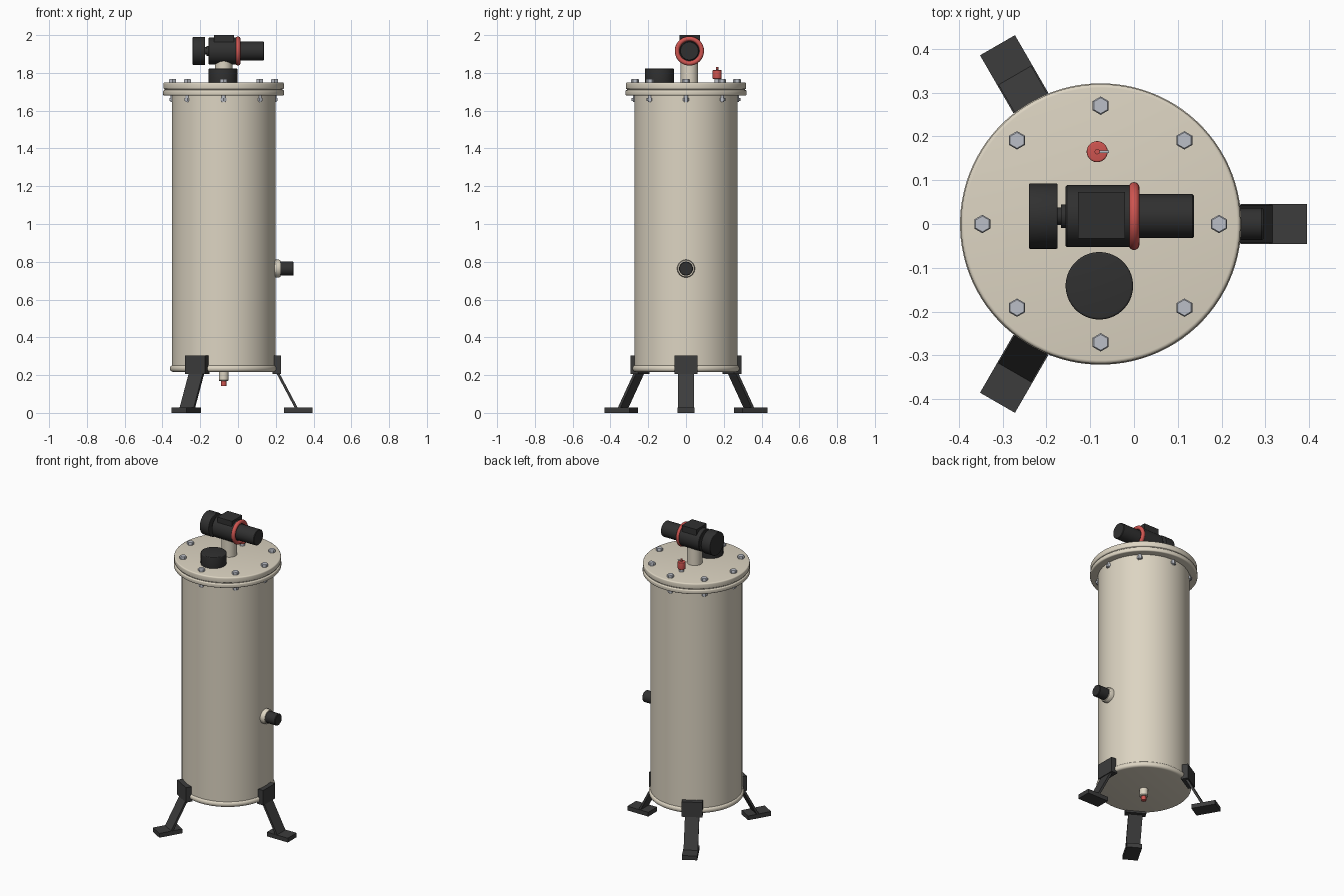
import bpy, bmesh, math
from mathutils import Matrix, Vector

cube = bpy.data.objects.get("Cube")
if cube:
    bpy.data.objects.remove(cube, do_unlink=True)


def material(name, rgb):
    m = bpy.data.materials.new(name)
    m.use_nodes = True
    colour = (*rgb, 1)
    m.diffuse_color = colour
    m.node_tree.nodes["Principled BSDF"].inputs["Base Color"].default_value = colour
    return m


TAN = material("cream_metal", (0.72, 0.66, 0.54))
BLACK = material("black_plastic", (0.03, 0.03, 0.03))
DARK = material("dark_leg_metal", (0.045, 0.045, 0.045))
RED = material("red", (0.62, 0.09, 0.08))
STEEL = material("bolt_steel", (0.50, 0.52, 0.57))

AXIS = Vector((-0.076, 0, 0))          # centre line of the tank
ALONG_X = Matrix.Rotation(math.pi / 2, 4, 'Y')


def finish(name, bm, mat, matrix, smooth=True):
    bmesh.ops.recalc_face_normals(bm, faces=bm.faces)
    bm.transform(matrix)
    mesh = bpy.data.meshes.new(name)
    bm.to_mesh(mesh)
    bm.free()
    mesh.materials.append(mat)
    ob = bpy.data.objects.new(name, mesh)
    bpy.context.collection.objects.link(ob)
    if smooth:
        bpy.ops.object.select_all(action='DESELECT')
        ob.select_set(True)
        bpy.context.view_layer.objects.active = ob
        bpy.ops.object.shade_smooth_by_angle(angle=math.radians(35))
    return ob


def lathe(name, profile, mat, origin=(0, 0, 0), turn=Matrix(), sides=48, smooth=True):
    """Revolve (radius, height) points about local z and cap both ends."""
    bm = bmesh.new()
    rings = []
    for r, h in profile:
        angles = [2 * math.pi * (i + 0.5) / sides for i in range(sides)]
        rings.append([bm.verts.new((r * math.cos(a), r * math.sin(a), h)) for a in angles])
    for low, high in zip(rings, rings[1:]):
        for i in range(sides):
            j = (i + 1) % sides
            bm.faces.new((low[i], low[j], high[j], high[i]))
    bm.faces.new(rings[0][::-1])
    bm.faces.new(rings[-1])
    return finish(name, bm, mat, Matrix.Translation(origin) @ turn, smooth)


def rounded(r, z0, z1, b, steps=4):
    """Disc profile with rounded rims of radius b."""
    arc = [math.pi / 2 * i / steps for i in range(steps + 1)]
    low = [(r - b + b * math.sin(a), z0 + b - b * math.cos(a)) for a in arc]
    high = [(r - b + b * math.cos(a), z1 - b + b * math.sin(a)) for a in arc]
    return low + high


def box(name, size, centre, mat, matrix=Matrix(), bevel=0.0):
    bm = bmesh.new()
    bmesh.ops.create_cube(bm, size=1)
    bmesh.ops.scale(bm, vec=size, verts=bm.verts)
    bmesh.ops.translate(bm, vec=centre, verts=bm.verts)
    if bevel:
        bmesh.ops.bevel(bm, geom=bm.edges[:], offset=bevel, segments=1, affect='EDGES')
    return finish(name, bm, mat, matrix, False)


# Tank shell, bottom rim and two lid flanges
lathe("tank_body", [(0.274, 0.22), (0.274, 1.69)], TAN, AXIS, sides=96)
lathe("bottom_rim", rounded(0.284, 0.217, 0.253, 0.016), TAN, AXIS, sides=96)
lathe("lower_flange", rounded(0.321, 1.68, 1.709, 0.008), TAN, AXIS, sides=96)
lathe("flange_gasket", [(0.312, 1.705), (0.312, 1.72)], TAN, AXIS, sides=96)
lathe("lid", rounded(0.319, 1.713, 1.75, 0.008), TAN, AXIS, sides=96)

# Eight flange bolts with nuts below
for k in range(8):
    a = k * math.pi / 4
    spot = AXIS + Vector((0.27 * math.cos(a), 0.27 * math.sin(a), 0))
    lathe(f"bolt_head_{k}", [(0.021, 1.749), (0.021, 1.764), (0.018, 1.768)], STEEL, spot, sides=6, smooth=False)
    lathe(f"bolt_shank_{k}", [(0.011, 1.645), (0.011, 1.69)], STEEL, spot, sides=16)
    lathe(f"bolt_nut_{k}", [(0.018, 1.65), (0.018, 1.667)], STEEL, spot, sides=6, smooth=False)

# Three legs: bracket, sloping strut and foot plate
for k in range(3):
    turn = Matrix.Translation(AXIS) @ Matrix.Rotation(k * 2 * math.pi / 3, 4, 'Z')
    box(f"leg_bracket_{k}", (0.044, 0.124, 0.098), (0.281, 0, 0.254), DARK, turn)
    top, foot = Vector((0.282, 0, 0.22)), Vector((0.388, 0, 0.02))
    run = foot - top
    slope = Matrix.Translation((top + foot) / 2) @ run.to_track_quat('Z', 'Y').to_matrix().to_4x4()
    # Track rotation keeps the strut's wide side tangent to the tank
    box(f"leg_strut_{k}", (0.014, 0.086, run.length), (0, 0, 0), DARK,
        turn @ Matrix.Translation((top + foot) / 2) @ Matrix.Rotation(math.atan2(run.x, run.z), 4, 'Y'))
    box(f"leg_foot_{k}", (0.152, 0.092, 0.028), (0.395, 0, 0.014), DARK, turn)

# Pump on its riser pipe
PUMP = Vector((0, 0.018, 1.916))
lathe("riser_pipe", [(0.046, 1.74), (0.046, 1.88)], TAN, (AXIS.x, PUMP.y, 0))
lathe("pump_housing", [(0.068, -0.156), (0.071, -0.153), (0.071, 0.0)], BLACK, PUMP, ALONG_X)
lathe("pump_motor", [(0.05, -0.01), (0.05, 0.134), (0.047, 0.137)], BLACK, PUMP, ALONG_X)
lathe("pump_neck", [(0.02, -0.18), (0.02, -0.167), (0.027, -0.167), (0.027, -0.15)], BLACK, PUMP, ALONG_X)
lathe("pump_knob", rounded(0.075, -0.24, -0.174, 0.004), BLACK, PUMP, ALONG_X)
box("pump_terminal_box", (0.107, 0.107, 0.08), (AXIS.x + 0.002, PUMP.y + 0.002, 1.96), BLACK)

# Red clamp ring round the pump
bm = bmesh.new()
tube = bmesh.ops.create_circle(bm, radius=0.0125, segments=16,
                               matrix=Matrix.Translation((0.065, 0, 0)) @ Matrix.Rotation(math.pi / 2, 4, 'X'))
bmesh.ops.spin(bm, geom=bm.verts[:] + bm.edges[:], cent=(0, 0, 0), axis=(0, 0, 1),
               angle=2 * math.pi, steps=48, use_merge=True)
finish("pump_clamp_ring", bm, RED, Matrix.Translation(PUMP) @ ALONG_X)

# Filler cap and relief valve on the lid
lathe("filler_cap", rounded(0.077, 1.745, 1.823, 0.005), BLACK, AXIS + Vector((-0.003, -0.141, 0)))
VALVE = Vector((-0.084, 0.165, 0))
lathe("valve_base", [(0.015, 1.745), (0.015, 1.775)], STEEL, VALVE, sides=24)
lathe("valve_body", rounded(0.024, 1.768, 1.815, 0.004), RED, VALVE, sides=32)
lathe("valve_stem", [(0.006, 1.81), (0.006, 1.832)], RED, VALVE, sides=16)
box("valve_lever", (0.03, 0.006, 0.004), (-0.072, 0.165, 1.818), STEEL)

# Side outlet with black plug
OUTLET = Vector((0, 0, 0.764))
lathe("outlet_collar", [(0.047, 0.18), (0.047, 0.218), (0.043, 0.225)], TAN, OUTLET, ALONG_X)
lathe("outlet_plug", [(0.037, 0.22), (0.037, 0.291), (0.034, 0.295)], BLACK, OUTLET, ALONG_X)

# Bottom drain
lathe("drain_fitting", [(0.022, 0.168), (0.026, 0.173), (0.026, 0.225)], TAN, AXIS, sides=32)
lathe("drain_plug", [(0.015, 0.142), (0.015, 0.175)], RED, AXIS, sides=24)
